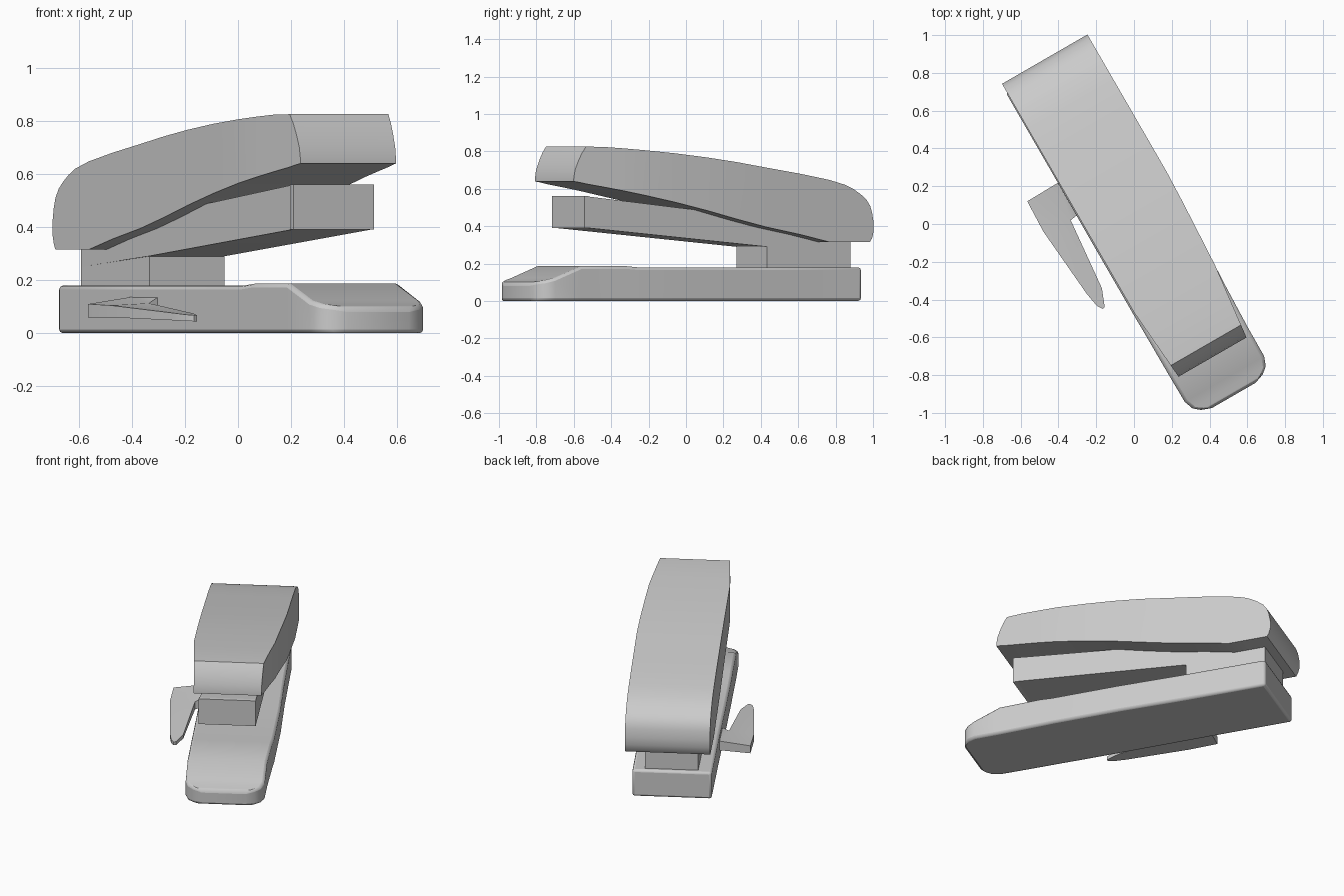
import bpy, bmesh, math
from mathutils import Matrix

if "Cube" in bpy.data.objects:
    bpy.data.objects.remove(bpy.data.objects["Cube"])

TURN = Matrix.Rotation(math.radians(-60), 4, 'Z')


def finish(name, bm, bevel=0, smooth=35):
    bmesh.ops.recalc_face_normals(bm, faces=bm.faces)
    mesh = bpy.data.meshes.new(name)
    bm.to_mesh(mesh)
    bm.free()
    ob = bpy.data.objects.new(name, mesh)
    bpy.context.collection.objects.link(ob)
    bpy.ops.object.select_all(action='DESELECT')
    ob.select_set(True)
    bpy.context.view_layer.objects.active = ob
    if bevel:
        mod = ob.modifiers.new("bevel", 'BEVEL')
        mod.width = bevel
        mod.segments = 2
        mod.limit_method = 'ANGLE'
        mod.angle_limit = math.radians(50)
    bpy.ops.object.shade_smooth_by_angle(angle=math.radians(smooth))
    return ob


def loft(name, stations, bevel=0, smooth=35):
    """Stations along the length: (u, z_bottom, z_top, side_min, side_max)."""
    bm = bmesh.new()
    rings = [[bm.verts.new(p) for p in ((u, a, zb), (u, b, zb), (u, b, zt), (u, a, zt))]
             for u, zb, zt, a, b in stations]
    for r, q in zip(rings, rings[1:]):
        for i in range(4):
            j = (i + 1) % 4
            bm.faces.new((r[i], r[j], q[j], q[i]))
    bm.faces.new(rings[0])
    bm.faces.new(rings[-1])
    bm.transform(TURN)
    return finish(name, bm, bevel, smooth)


# Base with sloped, rounded nose
loft("base", [(-.943, 0, .18, -.24, .248), (-.4, 0, .18, -.24, .252),
              (0, 0, .18, -.242, .262), (.44, 0, .18, -.242, .26),
              (.52, 0, .187, -.241, .256), (.785, 0, .187, -.24, .248),
              (.95, 0, .123, -.238, .247), (1.0, 0, .11, -.22, .228),
              (1.03, 0, .104, -.185, .193), (1.05, 0, .095, -.13, .138)], bevel=.015)

# Rear post standing on the base
loft("rear_post", [(-.915, .17, .42, -.155, .172), (-.4, .17, .42, -.155, .172)])

# Staple magazine and its front plate
loft("magazine", [(-.915, .25, .40, -.155, .172), (-.4, .29, .44, -.16, .172),
                  (.70, .39, .558, -.172, .172)])
loft("magazine_front_plate", [(.70, .39, .56, -.178, .172), (.725, .39, .56, -.178, .172)])


# Curved top cover
def cover_sides(u):
    t = max(0, (u - .4) / .42)
    left = -.234 + .034 * t
    right = .288 - .025 * min(1, max(0, (u + .1) / .5)) - .048 * t
    return left, right


cover = [(-.992, .37, .42), (-.982, .335, .475), (-.97, .315, .51), (-.945, .315, .545),
         (-.91, .315, .572), (-.87, .315, .597), (-.82, .315, .62), (-.72, .315, .647),
         (-.54, .355, .68), (-.33, .395, .713), (-.15, .437, .742), (.03, .483, .767),
         (.22, .527, .789), (.406, .565, .806), (.53, .589, .816), (.65, .61, .824),
         (.746, .626, .825), (.77, .631, .79), (.79, .635, .75), (.81, .638, .70),
         (.818, .64, .65)]
loft("top_cover", [(u, a, b, *cover_sides(u)) for u, a, b in cover])

# Side lever: plan outline with bottom and top heights
outline = [(-.565, .12, .06, .11), (-.40, .22, .075, .137), (-.30, .048, .075, .137),
           (-.335, .02, .062, .113), (-.17, -.34, .048, .075), (-.155, -.44, .045, .068),
           (-.165, -.45, .045, .068), (-.195, -.435, .046, .07), (-.25, -.37, .049, .077),
           (-.48, -.04, .06, .105)]
bm = bmesh.new()
low = [bm.verts.new((x, y, a)) for x, y, a, b in outline]
high = [bm.verts.new((x, y, b)) for x, y, a, b in outline]
caps = [bm.faces.new(low), bm.faces.new(high)]
for i in range(len(outline)):
    j = (i + 1) % len(outline)
    bm.faces.new((low[i], low[j], high[j], high[i]))
bmesh.ops.triangulate(bm, faces=caps)
finish("side_lever", bm, smooth=25)
